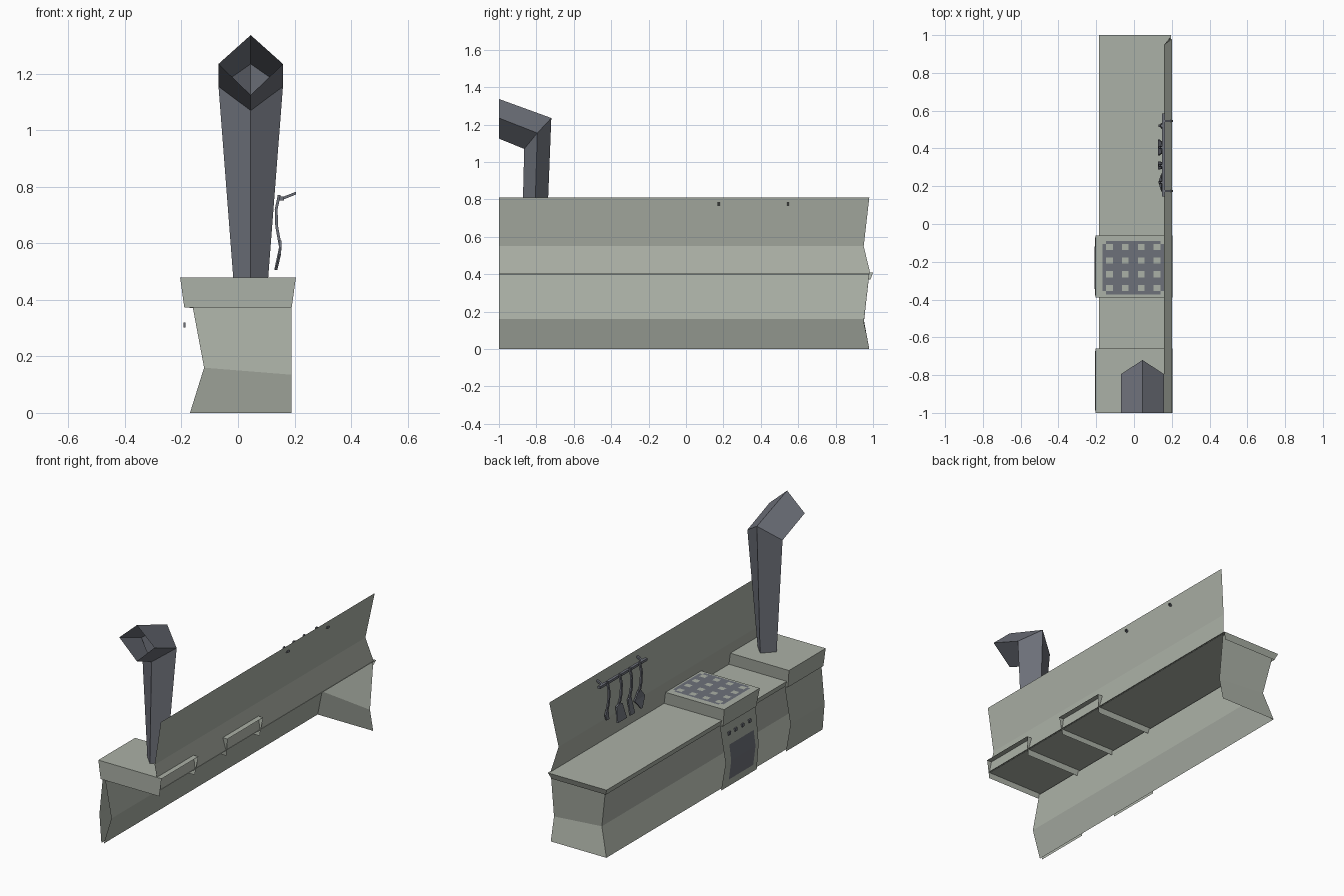
import bpy, bmesh, math
from mathutils import Vector

if "Cube" in bpy.data.objects:
    bpy.data.objects.remove(bpy.data.objects["Cube"])


def material(name, rgb):
    m = bpy.data.materials.new(name)
    m.diffuse_color = (*rgb, 1)
    m.use_nodes = True
    m.node_tree.nodes["Principled BSDF"].inputs["Base Color"].default_value = m.diffuse_color
    return m


PALE = material("pale_grey_green", (0.41, 0.44, 0.385))
STEEL = material("slate_grey", (0.155, 0.165, 0.195))


def finish(name, bm, mat):
    me = bpy.data.meshes.new(name)
    bm.to_mesh(me)
    bm.free()
    me.materials.append(mat)
    ob = bpy.data.objects.new(name, me)
    bpy.context.collection.objects.link(ob)
    return ob


def loft(name, rows, mat, closed=False):
    """Quad sheet through rows of equal point count."""
    bm = bmesh.new()
    vs = [[bm.verts.new(p) for p in row] for row in rows]
    n = len(rows[0])
    for a, b in zip(vs, vs[1:]):
        for i in range(n if closed else n - 1):
            j = (i + 1) % n
            bm.faces.new((a[i], a[j], b[j], b[i]))
    return finish(name, bm, mat)


def bars(name, pieces, mat):
    """Tapered four-sided bars; each piece is a list of (centre, half_width_y, half_depth_x)."""
    bm = bmesh.new()
    for piece in pieces:
        rings = []
        for (x, y, z), w, d in piece:
            rings.append([bm.verts.new((x + sx * d, y + sy * w, z))
                          for sx, sy in ((-1, -1), (1, -1), (1, 1), (-1, 1))])
        for a, b in zip(rings, rings[1:]):
            for i in range(4):
                j = (i + 1) % 4
                bm.faces.new((a[i], a[j], b[j], b[i]))
        bm.faces.new(rings[0])
        bm.faces.new(rings[-1][::-1])
    bmesh.ops.recalc_face_normals(bm, faces=bm.faces)
    return finish(name, bm, mat)


# Cabinet: pinched front sheet and far end sheet, open at the back and bottom
loft("cabinet_body", [
    [(x, -1, z), (x, y, z), (0.19, y, zb)][::-1]
    for x, y, z, zb in ((-0.17, 0.98, 0, 0), (-0.12, 0.95, 0.16, 0.135), (-0.165, 0.98, 0.40, 0.40))
], PALE)

# Bent back wall, a single sheet
loft("back_wall", [
    [(x, y, z), (x, -1, z)]
    for x, y, z in ((0.19, 0.985, 0.405), (0.16, 0.95, 0.55), (0.2, 0.98, 0.81))
], PALE)

# Worktop with a tapered rim at the front and far end
loft("worktop", [[(-0.185, -1, 0.408), (0.195, -1, 0.408)],
                 [(-0.185, 1, 0.408), (0.195, 1, 0.408)]], PALE)
loft("worktop_rim", [
    [(0.195 - d, 1 - d, z), (-0.185 + d, 1 - d, z), (-0.185 + d, -1, z)]
    for d, z in ((0.014, 0.372), (0, 0.408))
], PALE)

# Door profile (x, z, pinch) shared by both raised units
DOOR = ((-0.185, 0.0, 0.0), (-0.206, 0.16, 0.012), (-0.176, 0.385, 0.0))


def door_x(z):
    for (x0, z0, _), (x1, z1, _) in zip(DOOR, DOOR[1:]):
        if z <= z1:
            return x0 + (x1 - x0) * (z - z0) / (z1 - z0)


def raised_unit(name, y0, y1, t0):
    """Raised tapered cap without a back, plus a bulging front door sheet."""
    bm = bmesh.new()
    top = [bm.verts.new(p) for p in ((0.205, y0, 0.48), (-0.205, y0, 0.48),
                                     (-0.205, y1, 0.48), (0.205, y1, 0.48))]
    low = [bm.verts.new(p) for p in ((0.19, y0 + t0, 0.373), (-0.19, y0 + t0, 0.373),
                                     (-0.19, y1 - 0.012, 0.373), (0.19, y1 - 0.012, 0.373))]
    bm.faces.new(top[::-1])
    for i in range(3):
        bm.faces.new((top[i], top[i + 1], low[i + 1], low[i]))
    finish(name + "_cap", bm, PALE)
    loft(name + "_door", [[(x, y1 - p, z), (x, y0 + p, z)] for x, z, p in DOOR], PALE)


raised_unit("chimney_unit", -1, -0.66, 0)
raised_unit("stove", -0.39, -0.06, 0.012)

# Oven window following the bend of the door
loft("oven_window", [[(door_x(z) - 0.003, -0.12, z), (door_x(z) - 0.003, -0.345, z)]
                     for z in (0.045, 0.16, 0.25)], STEEL)

# Four oven knobs
bars("oven_knobs", [[((door_x(0.31) - 0.003, y, 0.302), 0.009, 0.004),
                     ((door_x(0.31) - 0.003, y, 0.32), 0.009, 0.004)]
                    for y in (-0.13, -0.19, -0.255, -0.32)], STEEL)

# Hob grate: a flat plate with a four by four grid of square holes
xs, ys = [-0.168], [-0.372]
for i in range(4):
    cx, cy = -0.13 + i * 0.084, -0.338 + i * 0.072
    xs += [cx - 0.018, cx + 0.018]
    ys += [cy - 0.016, cy + 0.016]
xs.append(0.16)
ys.append(-0.09)
bm = bmesh.new()
grid = [[bm.verts.new((x, y, 0.483)) for y in ys] for x in xs]
for i in range(9):
    for j in range(9):
        if not (i % 2 and j % 2) and not (i in (0, 8) and j in (0, 8)):
            bm.faces.new((grid[i][j], grid[i + 1][j], grid[i + 1][j + 1], grid[i][j + 1]))
finish("hob_grate", bm, STEEL)


# Chimney: diamond-section tube with one elbow, open towards the front
def diamond(w, back, side, front):
    cx = 0.045
    return [(cx, *back), (cx - w, *side), (cx, *front), (cx + w, *side)]


loft("chimney_pipe", [
    diamond(0.062, (-0.75, 0.48), (-0.815, 0.48), (-0.88, 0.48)),
    diamond(0.114, (-0.72, 1.235), (-0.795, 1.155), (-0.865, 1.07)),
    diamond(0.114, (-1, 1.337), (-1, 1.235), (-1, 1.125)),
], STEEL, closed=True)

# Utensil rail and the two pegs through the wall
bars("utensil_rail", [[((0.155, 0.365, 0.752), 0.22, 0.008), ((0.155, 0.365, 0.766), 0.22, 0.008)]], STEEL)
loft_pegs = []
for k, y in enumerate((0.175, 0.545)):
    loft("rail_peg_%d" % (k + 1), [
        [(x, y - 0.006, z - 0.005), (x, y + 0.006, z - 0.005), (x, y + 0.006, z + 0.005), (x, y - 0.006, z + 0.005)]
        for x, z in ((0.155, 0.758), (0.206, 0.778))], STEEL, closed=True)


# Hanging utensils: bent handle, then a head given as (z, half width)
def utensil(name, y, head):
    prof = [((0.146, y, 0.772), 0.006, 0.005), ((0.135, y, 0.72), 0.006, 0.005),
            ((0.137, y, 0.66), 0.007, 0.005), ((0.148, y, 0.60), 0.007, 0.005)]
    prof += [((x, y, z), w, 0.004) for x, z, w in head]
    bars(name, [prof], STEEL)


utensil("fork", 0.52, [(0.15, 0.58, 0.016), (0.145, 0.55, 0.012)])
utensil("spatula", 0.405, [(0.15, 0.59, 0.028), (0.132, 0.505, 0.042)])
utensil("slice", 0.31, [(0.15, 0.59, 0.016), (0.132, 0.505, 0.022)])
utensil("ladle", 0.22, [(0.15, 0.61, 0.008), (0.148, 0.56, 0.048), (0.135, 0.505, 0.006)])
